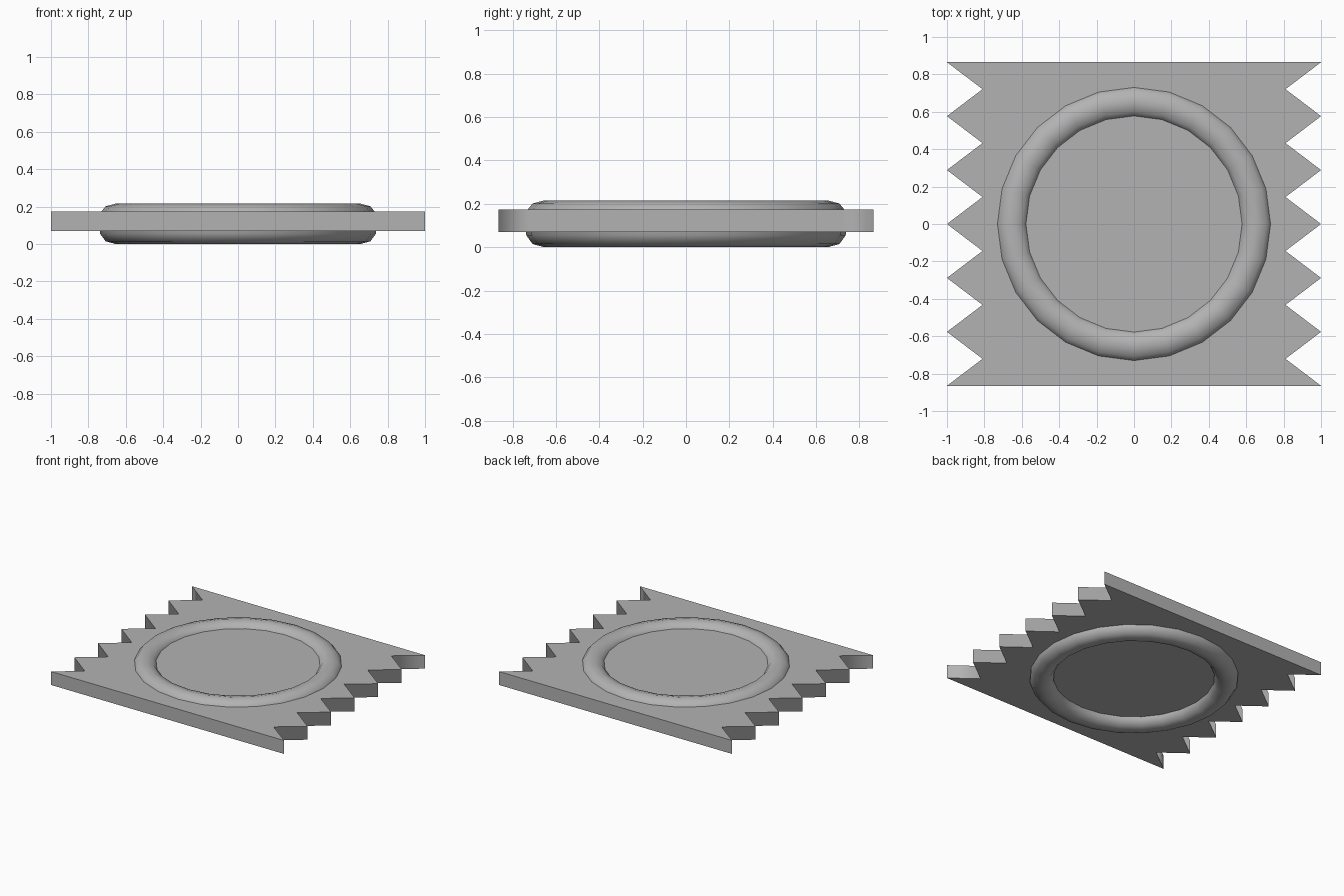
import bpy, bmesh, math

if "Cube" in bpy.data.objects:
    bpy.data.objects.remove(bpy.data.objects["Cube"])

TEETH = 6
HALF_Y, TIP_X, VALLEY_X = 0.865, 1.0, 0.81
PLATE_BOTTOM, PLATE_TOP = 0.07, 0.174
RING_RADIUS, RING_SIDES = 0.654, 24

grey = bpy.data.materials.new("mid_grey")
grey.diffuse_color = (0.45, 0.45, 0.45, 1)
grey.use_nodes = True
grey.node_tree.nodes["Principled BSDF"].inputs["Base Color"].default_value = grey.diffuse_color


def finish(bm, name):
    bmesh.ops.recalc_face_normals(bm, faces=bm.faces)
    mesh = bpy.data.meshes.new(name)
    bm.to_mesh(mesh)
    bm.free()
    mesh.materials.append(grey)
    bpy.context.collection.objects.link(bpy.data.objects.new(name, mesh))


def zigzag(side):
    """Serrated edge running from front to back: tip, valley, tip..."""
    steps = TEETH * 2
    return [(side * (VALLEY_X if i % 2 else TIP_X), -HALF_Y + 2 * HALF_Y * i / steps)
            for i in range(steps + 1)]


# Flat plate with serrated left and right edges
bm = bmesh.new()
outline = zigzag(1) + zigzag(-1)[::-1]
face = bm.faces.new([bm.verts.new((x, y, PLATE_BOTTOM)) for x, y in outline])
top = bmesh.ops.extrude_face_region(bm, geom=[face])
bmesh.ops.translate(bm, vec=(0, 0, PLATE_TOP - PLATE_BOTTOM),
                    verts=[g for g in top["geom"] if isinstance(g, bmesh.types.BMVert)])
# Teeth shade smoothly into each other; rims and plate corners stay sharp
for f in bm.faces:
    f.smooth = True
for e in bm.edges:
    a, b = e.verts
    upright = abs(a.co.z - b.co.z) > 0.01
    e.smooth = upright and abs(a.co.y) < HALF_Y - 0.01
finish(bm, "serrated_plate")

# Raised ring showing on both faces: (half width, height) profile, spun round z
half = [(0.054, 0.0145), (0.083, 0.055), (0.085, 0.11), (0.085, 0.163), (0.054, 0.2015)]
profile = [(0, 0)] + half + [(0, 0.216)] + [(-w, z) for w, z in reversed(half)]
bm = bmesh.new()
loops = []
for i in range(RING_SIDES):
    a = 2 * math.pi * i / RING_SIDES
    loops.append([bm.verts.new(((RING_RADIUS + w) * math.cos(a),
                                (RING_RADIUS + w) * math.sin(a), z)) for w, z in profile])
n = len(profile)
for i in range(RING_SIDES):
    p, q = loops[i - 1], loops[i]
    for j in range(n):
        bm.faces.new((p[j - 1], q[j - 1], q[j], p[j])).smooth = True
finish(bm, "raised_ring")
